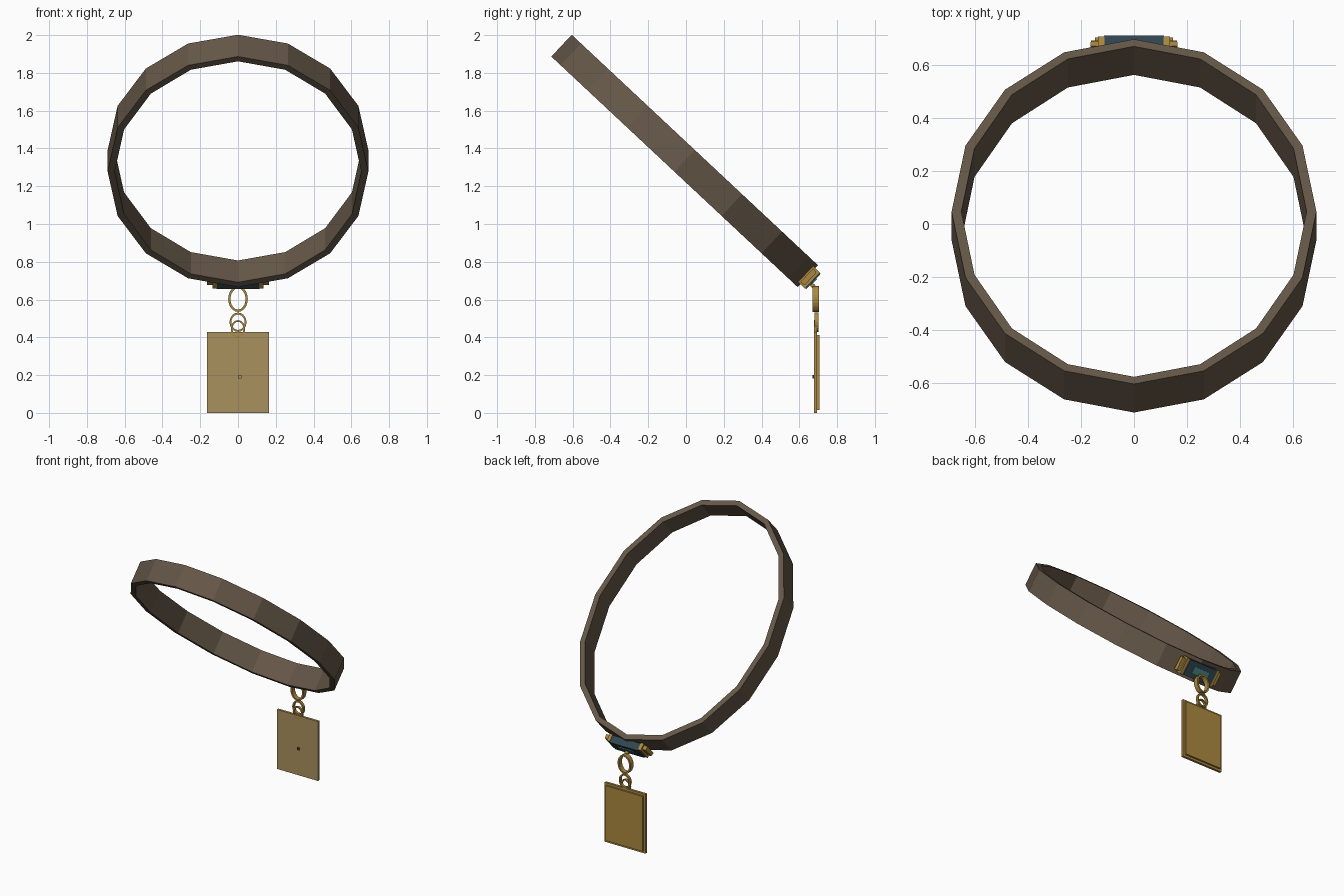
import bpy, bmesh, math
from mathutils import Matrix, Vector

if "Cube" in bpy.data.objects:
    bpy.data.objects.remove(bpy.data.objects["Cube"])


def srgb(r, g, b):
    f = lambda c: c / 12.92 if c <= 0.04045 else ((c + 0.055) / 1.055) ** 2.4
    return (f(r / 255), f(g / 255), f(b / 255), 1)


def material(name, *rgb):
    m = bpy.data.materials.new(name)
    m.diffuse_color = srgb(*rgb)
    m.use_nodes = True
    m.node_tree.nodes["Principled BSDF"].inputs["Base Color"].default_value = m.diffuse_color
    return m


LEATHER = material("brown leather", 101, 87, 72)
GOLD = material("gold", 172, 137, 65)
PALE = material("pale gold", 170, 145, 94)
NAVY = material("dark blue", 48, 70, 80)
TEAL = material("teal", 70, 135, 133)
DARK = material("dark mark", 55, 45, 30)


def finish(name, bm, mat, frame=None):
    bmesh.ops.recalc_face_normals(bm, faces=bm.faces)
    me = bpy.data.meshes.new(name)
    bm.to_mesh(me)
    bm.free()
    me.materials.append(mat)
    ob = bpy.data.objects.new(name, me)
    bpy.context.collection.objects.link(ob)
    if frame:
        ob.matrix_world = frame
    return ob


def box(name, lo, hi, mat, frame=None, taper=1.0):
    """Box between two corners; taper shrinks the +y face."""
    bm = bmesh.new()
    bmesh.ops.create_cube(bm, size=1)
    lo, hi = Vector(lo), Vector(hi)
    mid, size = (lo + hi) / 2, hi - lo
    for v in bm.verts:
        k = taper if v.co.y > 0 else 1
        v.co = Vector((mid.x + v.co.x * size.x * k, mid.y + v.co.y * size.y,
                       mid.z + v.co.z * size.z * k))
    return finish(name, bm, mat, frame)


def band(name, rx, ry, wall, half, n, mat, frame):
    """Flat elliptical band around the local z axis."""
    bm = bmesh.new()
    rows = []
    for i in range(n):
        a = 2 * math.pi * i / n
        s, c = math.sin(a), math.cos(a)
        rows.append([bm.verts.new(((rx - w) * s, (ry - w) * c, z))
                     for w, z in ((0, -half), (0, half), (wall, half), (wall, -half))])
    for i in range(n):
        p, q = rows[i], rows[(i + 1) % n]
        for j in range(4):
            k = (j + 1) % 4
            bm.faces.new((p[j], p[k], q[k], q[j]))
    return finish(name, bm, mat, frame)


# Collar frame: local y runs down to the low back end, local z is the band axis
tilt = math.radians(-43.1)
collar = Matrix.Translation((0, -0.007, 1.334)) @ Matrix.Rotation(tilt, 4, 'X')
band("collar_band", 0.69, 0.893, 0.037, 0.079, 16, LEATHER, collar)

# Buckle block on the low end of the collar
buckle = collar @ Matrix.Translation((0, 0.893, 0))
box("buckle_block", (-0.114, -0.012, -0.055), (0.114, 0.041, 0.055), NAVY, buckle)
box("buckle_gem", (-0.062, 0.038, -0.022), (0.062, 0.046, 0.022), TEAL, buckle)
for side, s in (("left", -1), ("right", 1)):
    x = sorted((s * 0.112, s * 0.136))
    box("buckle_cap_" + side, (x[0], -0.017, -0.058), (x[1], 0.034, 0.058), GOLD, buckle)
    x = sorted((s * 0.134, s * 0.165))
    box("buckle_tab_" + side, (x[0], -0.008, -0.05), (x[1], 0.02, 0.05), GOLD, buckle, 0.9)

# Hook under the buckle
box("hook", (-0.012, 0.035, -0.03), (0.012, 0.062, -0.008), GOLD, buckle)


# Hanging chain: flat links facing front
def link(name, y, z, rx, rz, wall, half):
    frame = Matrix.Translation((0, y, z)) @ Matrix.Rotation(math.pi / 2, 4, 'X')
    band(name, rx, rz, wall, half, 20, GOLD, frame)


link("upper_link", 0.688, 0.603, 0.052, 0.068, 0.012, 0.017)
link("lower_link", 0.691, 0.480, 0.045, 0.051, 0.010, 0.010)
link("tag_loop", 0.685, 0.445, 0.038, 0.046, 0.009, 0.008)

# Tag: pale front plate, raised gold back panel
box("tag_front", (-0.163, 0.677, 0), (0.163, 0.684, 0.428), PALE)
box("tag_body", (-0.163, 0.684, 0), (0.163, 0.694, 0.428), GOLD)
box("tag_back_panel", (-0.148, 0.694, 0.016), (0.148, 0.706, 0.412), GOLD)

# Small square mark on the tag front
for i, (x0, z0, x1, z1) in enumerate(((0, .183, .003, .2), (.015, .183, .018, .2),
                                      (.003, .197, .015, .2), (.003, .183, .015, .186))):
    box("tag_mark_%d" % i, (x0, 0.671, z0), (x1, 0.677, z1), DARK)
